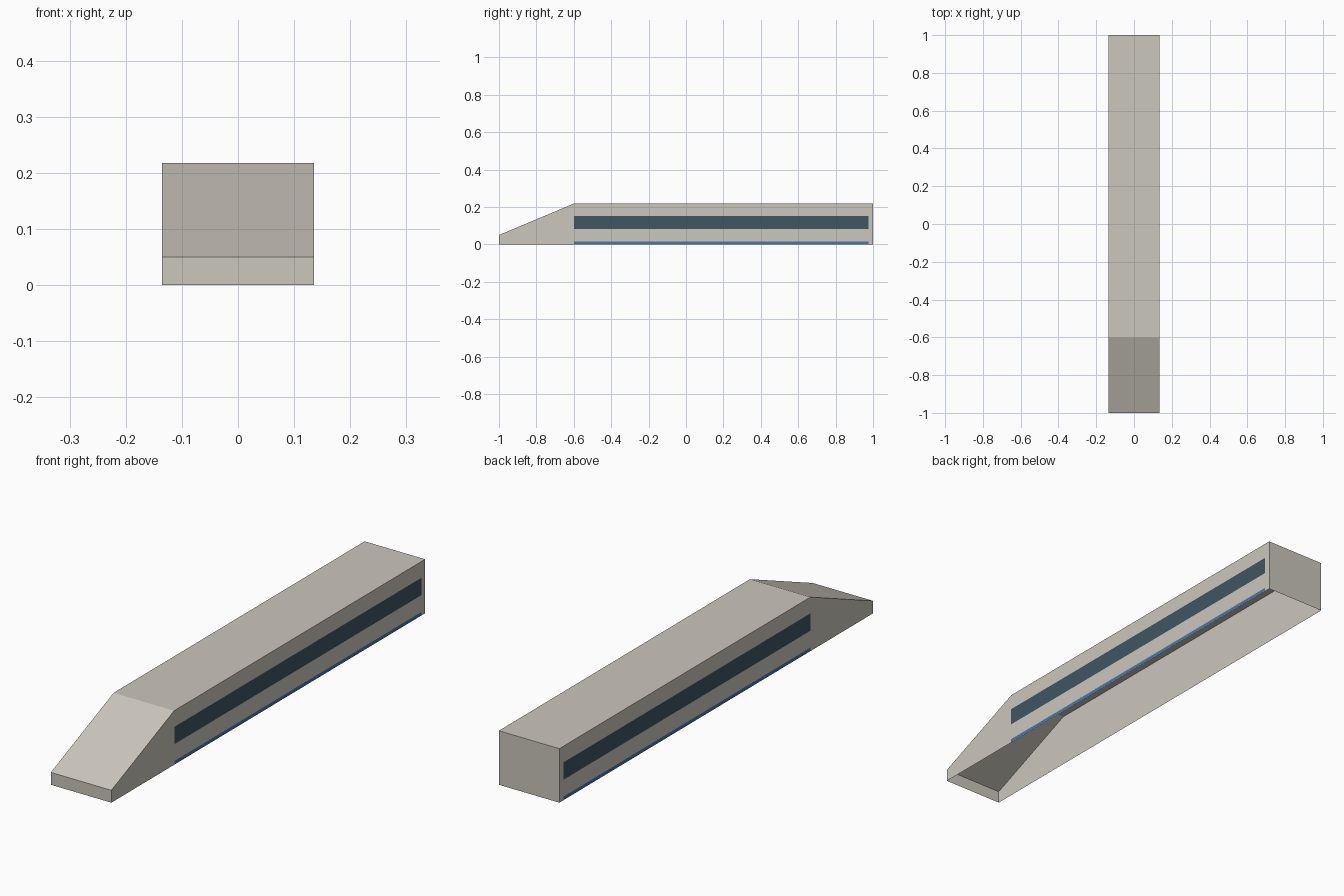
import bpy

cube = bpy.data.objects.get("Cube")
if cube:
    bpy.data.objects.remove(cube, do_unlink=True)

HALF, TOP, NOSE_Y = 0.135, 0.218, -0.6


def material(name, rgb):
    mat = bpy.data.materials.new(name)
    mat.use_nodes = True
    mat.diffuse_color = (*rgb, 1)
    mat.node_tree.nodes["Principled BSDF"].inputs["Base Color"].default_value = (*rgb, 1)
    return mat


def mesh_object(name, verts, faces, mat):
    mesh = bpy.data.meshes.new(name)
    mesh.from_pydata(verts, [], faces)
    mesh.materials.append(mat)
    obj = bpy.data.objects.new(name, mesh)
    bpy.context.collection.objects.link(obj)
    return obj


body_paint = material("warm grey paint", (0.60, 0.57, 0.51))
window_glass = material("dark blue glass", (0.05, 0.095, 0.125))
stripe_paint = material("blue paint", (0.055, 0.19, 0.43))

# Car body: thin shell with a wedge nose, open underneath
profile = [(-1, 0), (-1, 0.05), (NOSE_Y, TOP), (1, TOP), (1, 0)]
n = len(profile)
verts = [(x, y, z) for x in (-HALF, HALF) for y, z in profile]
panels = [(i, n + i, n + i + 1, i + 1) for i in range(n - 1)]
sides = [tuple(range(n)), tuple(reversed(range(n, 2 * n)))]
body = mesh_object("car_body", verts, panels + sides, body_paint)


# Window bands and sill stripes, laid just proud of each side
def side_band(name, side, z0, z1, mat):
    x = side * (HALF + 0.0008)
    corners = [(x, NOSE_Y, z0), (x, 0.975, z0), (x, 0.975, z1), (x, NOSE_Y, z1)]
    face = (0, 1, 2, 3) if side > 0 else (3, 2, 1, 0)
    mesh_object(name, corners, [face], mat)


for label, side in (("left", 1), ("right", -1)):
    side_band(label + "_window_band", side, 0.083, 0.153, window_glass)
    side_band(label + "_sill_stripe", side, 0.002, 0.015, stripe_paint)

# Point the shell's normals outward
import bmesh
bm = bmesh.new()
bm.from_mesh(body.data)
bmesh.ops.recalc_face_normals(bm, faces=bm.faces)
bm.to_mesh(body.data)
bm.free()
